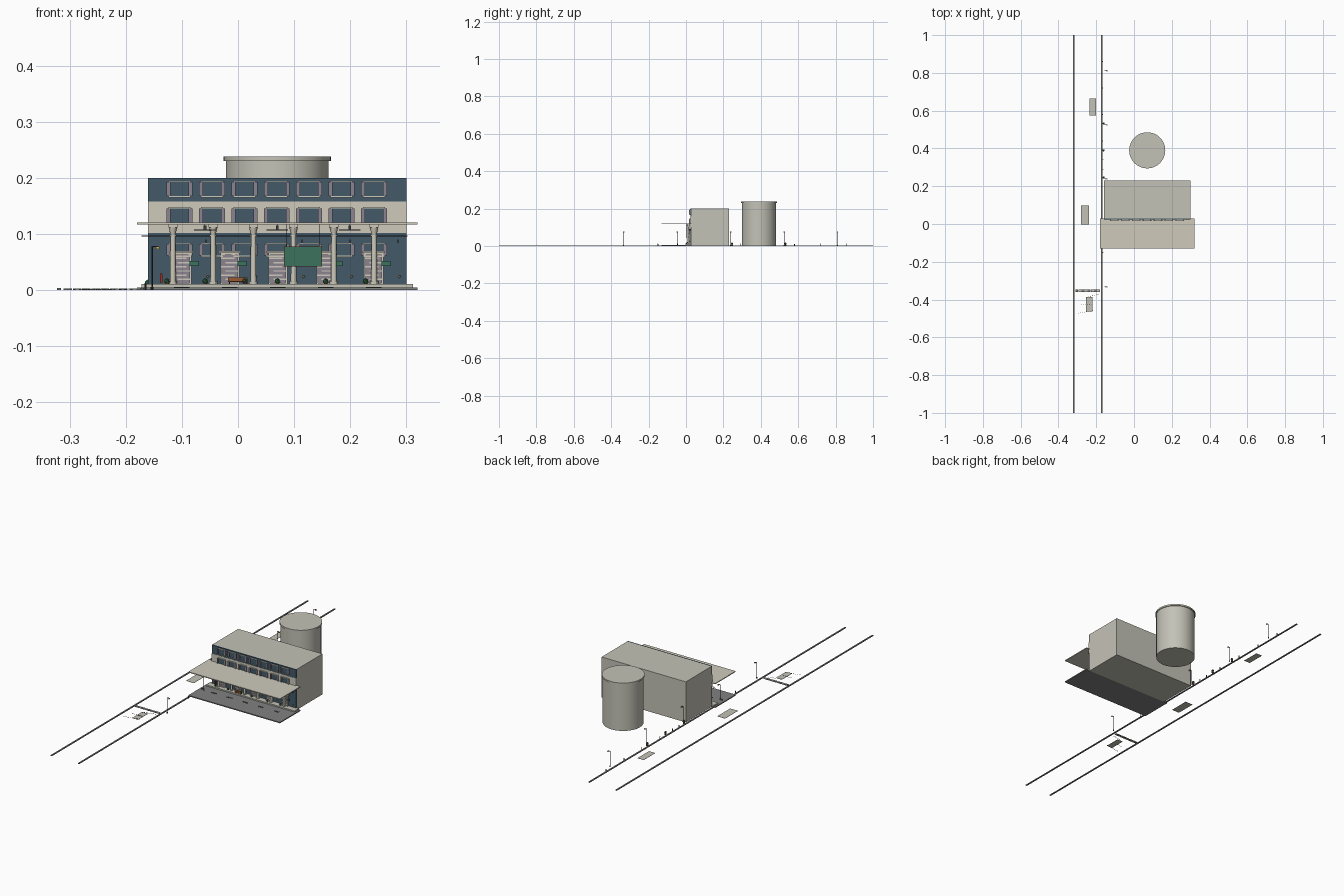
import bpy, math
from mathutils import Vector

COL = {"blue": (.055, .10, .14), "cream": (.62, .60, .50), "mauve": (.26, .23, .28),
       "green": (.045, .17, .11), "leaf": (.03, .13, .05), "wood": (.33, .10, .03),
       "dark": (.04, .04, .045), "red": (.35, .03, .02), "amber": (.8, .5, .1),
       "stone": (.55, .54, .47), "paving": (.22, .22, .22)}
MATS = {}
for key, rgb in COL.items():
    MATS[key] = bpy.data.materials.new(key)
    MATS[key].diffuse_color = (*rgb, 1)


def finish(name, col):
    o = bpy.context.object
    o.name = name
    if col:
        o.data.materials.append(MATS[col])
    return o


def box(name, x0, x1, y0, y1, z0, z1, col=None):
    bpy.ops.mesh.primitive_cube_add(size=1, location=((x0+x1)/2, (y0+y1)/2, (z0+z1)/2))
    o = finish(name, col)
    o.scale = (x1-x0, y1-y0, z1-z0)
    return o


def cyl(name, x, y, z0, z1, r, col=None, n=12, r2=None):
    bpy.ops.mesh.primitive_cone_add(vertices=n, radius1=r, radius2=r if r2 is None else r2,
                                    depth=z1-z0, location=(x, y, (z0+z1)/2))
    o = finish(name, col)
    if n > 8:
        bpy.ops.object.shade_smooth_by_angle()
    return o


def ball(name, x, y, z, r, col):
    bpy.ops.mesh.primitive_ico_sphere_add(subdivisions=1, radius=r, location=(x, y, z))
    return finish(name, col)


def frame(name, x, z, w, h, t, y0, y1, col):
    box(name + "_top", x-w/2, x+w/2, y0, y1, z+h/2-t, z+h/2, col)
    box(name + "_bottom", x-w/2, x+w/2, y0, y1, z-h/2, z-h/2+t, col)
    for s in (-1, 1):
        c = x + s*(w/2-t/2)
        box(name + "_side", c-t/2, c+t/2, y0, y1, z-h/2+t, z+h/2-t, col)


# main block and facade bands
box("main_block", -.16, .30, .03, .23, 0, .20, "stone")
box("lower_wall_band", -.16, .30, .024, .03, 0, .102, "blue")
box("middle_wall_band", -.16, .30, .023, .03, .102, .158, "cream")
box("upper_wall_band", -.16, .30, .024, .03, .158, .20, "blue")

# platform, step and canopy
box("platform", -.18, .32, -.13, .03, 0, .005, "paving")
box("platform_step", -.172, .312, -.004, .03, .005, .011, "stone")
box("canopy", -.18, .32, -.13, .03, .117, .121, "cream")
box("wall_conduit", -.172, .302, .021, .024, .0955, .0975, "dark")

# three rows of shuttered windows
for row, z in enumerate((.072, .133, .180)):
    for i in range(7):
        x = -.104 + .0577*i
        h = .022 if row == 0 else .027
        box("window_pane", x-.017, x+.017, .0215, .024, z-h/2, z+h/2, "blue")
        frame("window_frame", x, z, .039, h+.003, .0025, .019, .024, "cream")
        for s in (-1, 1):
            c = x + s*.0195
            box("shutter", c-.0035, c+.0035, .017, .021, z-h/2+.001, z+h/2-.001, "mauve")

# barred shop doors with hanging signs
for i in range(5):
    x = -.10 + .0855*i
    box("door_leaf", x-.016, x+.016, .0195, .024, .011, .066, "mauve")
    frame("door_frame", x, .038, .034, .056, .003, .0165, .024, "cream")
    for k in range(6):
        z = .018 + .0075*k
        s = .003 * (-1)**k
        box("door_slat", x-.011+s, x+.011+s, .0175, .0195, z, z+.0025, "cream")
    box("door_awning", x-.02, x+.02, .012, .024, .066, .070, "cream")
    box("hanging_sign", x+.014, x+.030, .011, .013, .043, .052, "green")
    box("door_mat", x-.014, x+.014, -.05, -.04, .005, .0056, "dark")
    ball("wall_lamp", x+.046, .019, .024, .0025, "amber")
    box("lamp_bracket", x+.042, x+.044, .018, .024, .084, .09, "dark")

# columns carrying the back edge of the canopy
for i in range(6):
    x = -.116 + .0717*i
    cyl("column_base", x, .013, .011, .016, .0075, "cream")
    cyl("column_shaft", x, .013, .016, .098, .0052, "cream", r2=.0045)
    cyl("column_collar", x, .013, .096, .099, .0062, "cream")
    cyl("column_capital", x, .013, .099, .112, .0045, "cream", r2=.0075)
    box("column_abacus", x-.008, x+.008, .005, .021, .112, .117, "cream")

# hanging speakers under the canopy
for x in (-.059, .07, .199):
    box("speaker", x-.0025, x+.0025, .004, .01, .107, .115, "dark")
    box("speaker_bar", x-.019, x+.019, .0065, .0075, .1065, .108, "dark")
    box("speaker_hanger", x-.0005, x+.0005, .0065, .0075, .115, .117, "dark")

# large notice board
box("notice_board", .083, .149, .003, .005, .043, .077, "green")
frame("notice_board_rim", .116, .06, .068, .036, .0012, .002, .006, "wood")
for x in (.087, .145):
    box("board_hanger", x-.0005, x+.0005, .0035, .0045, .077, .117, "dark")

# bench
box("bench_seat", -.018, .017, -.002, .008, .0145, .016, "wood")
box("bench_back", -.018, .017, .007, .0085, .0165, .0225, "wood")
for x in (-.015, .014):
    box("bench_leg", x-.001, x+.001, -.001, .007, .011, .0145, "dark")
    box("bench_post", x-.001, x+.001, .0065, .0075, .0145, .0175, "dark")

# potted plants
for x in (-.127, -.059, .012, .07, .156, .227):
    cyl("plant_pot", x, .006, .011, .0145, .0025, "wood", 8, .0035)
    ball("plant_foliage", x, .006, .0165, .0052, "leaf")
    ball("plant_tuft", x+.003, .005, .014, .0028, "leaf")

# red post box on the wall
box("post_box", -.139, -.135, .017, .024, .014, .03, "red")

# water tower
cyl("tower_wall", .07, .39, 0, .23, .0915, "stone", 48)
cyl("tower_rim", .07, .39, .23, .238, .0955, "stone", 48)

# road kerbs
for x in (-.319, -.171):
    box("kerb", x-.0035, x+.0035, -1, 1, 0, .004, "paving")

# barrier strip across the road, made of short blocks
for i in range(8):
    x = -.311 + .0165*i
    box("speed_hump_block", x, x+.0155, -.359, -.347, 0, .003, "stone" if i % 2 else "paving")

# flat road patches
for x, y, w, l in ((-.218, .62, .034, .09), (-.26, .047, .042, .10), (-.237, -.425, .032, .078)):
    box("road_patch", x-w/2, x+w/2, y-l/2, y+l/2, 0, .001, "stone")

# dotted trails on the road
for a, b, n in (((-.292, -.472), (-.22, -.459), 8), ((-.276, -.425), (-.226, -.425), 6),
                ((-.25, -.388), (-.19, -.373), 7)):
    for i in range(n):
        p = Vector(a).lerp(Vector(b), i/(n-1))
        box("road_stud", p.x-.002, p.x+.002, p.y-.0015, p.y+.0015, .001, .002, "dark")

# street lamps
for i in range(5):
    x, y = -.153, -.333 + .286*i
    cyl("lamp_foot", x, y, 0, .006, .0025, "dark", 8)
    cyl("lamp_post", x, y, .006, .078, .0012, "dark", 8)
    box("lamp_arm", x-.001, x+.011, y-.001, y+.001, .077, .079, "dark")
    box("lamp_head", x+.007, x+.013, y-.003, y+.003, .0735, .077, "amber")

# verge shrubs and bollards along the inner kerb
for y in (.246, .39, .532):
    cyl("shrub_tub", -.161, y, 0, .007, .0045, "wood", 8, .0055)
    ball("verge_shrub", -.161, y, .0125, .0065, "leaf")
for y in (-.15, -.045, .29, .34, .44, .58, .72, .86):
    cyl("bollard", -.165, y, 0, .011, .0018, "dark", 8)
    cyl("bollard_cap", -.165, y, .011, .0125, .0024, "dark", 8, .001)
